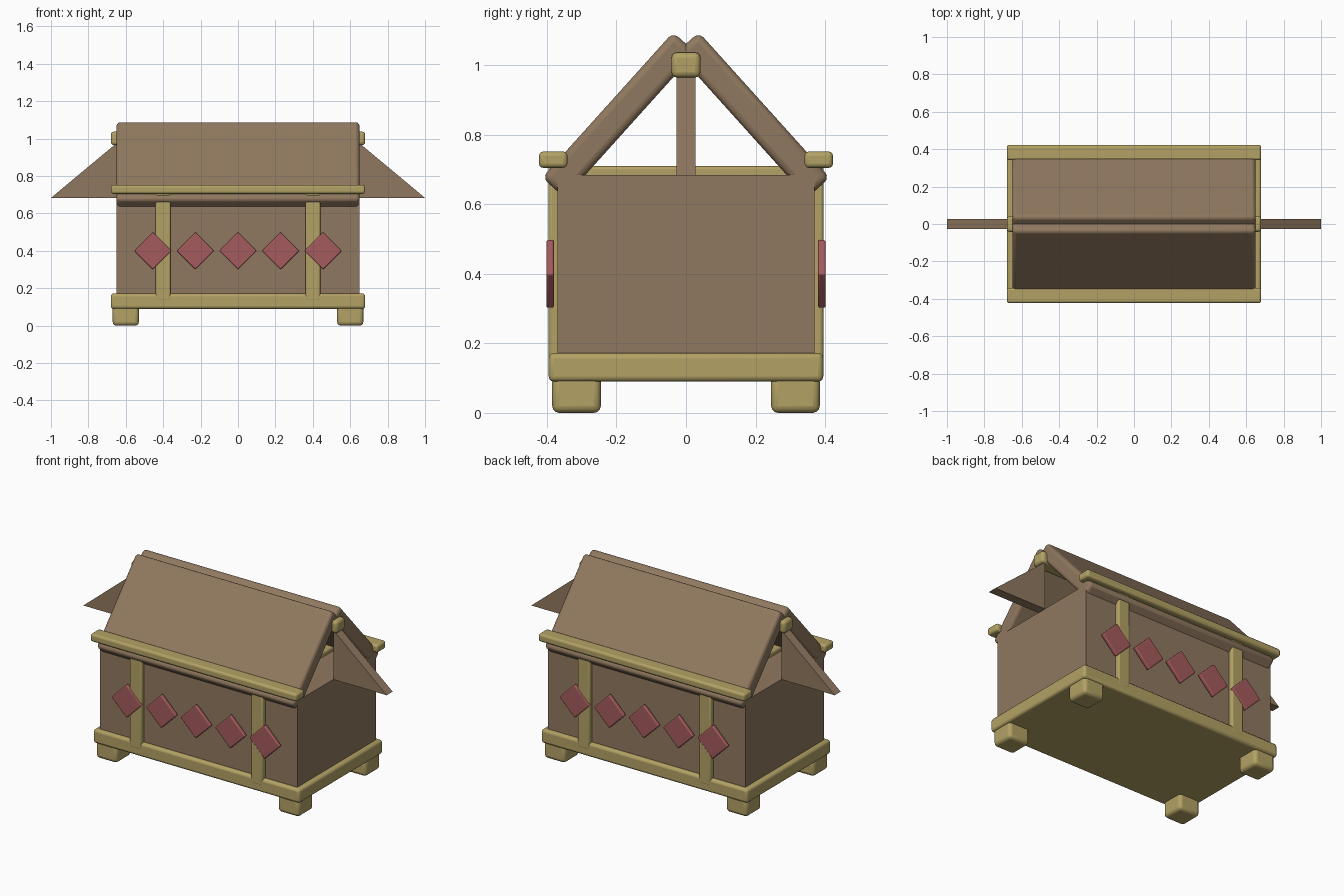
import bpy
import math

if "Cube" in bpy.data.objects:
    bpy.data.objects.remove(bpy.data.objects["Cube"])


def material(name, rgb):
    m = bpy.data.materials.new(name)
    m.diffuse_color = (*rgb, 1)
    m.use_nodes = True
    m.node_tree.nodes["Principled BSDF"].inputs["Base Color"].default_value = m.diffuse_color
    return m


WOOD = material("brown_wood", (0.28, 0.19, 0.115))
GOLD = material("gold_trim", (0.45, 0.36, 0.13))
RED = material("red_inlay", (0.38, 0.105, 0.11))


def box(name, lo, hi, mat, bevel=0.0, rot=(0, 0, 0)):
    """Box between two corners, rotated about its centre, with rounded edges."""
    centre = [(a + b) / 2 for a, b in zip(lo, hi)]
    bpy.ops.mesh.primitive_cube_add(size=1, location=centre, rotation=rot)
    ob = bpy.context.object
    ob.name = name
    ob.scale = [b - a for a, b in zip(lo, hi)]
    bpy.ops.object.transform_apply(location=False, rotation=False, scale=True)
    ob.data.materials.append(mat)
    if bevel:
        mod = ob.modifiers.new("Bevel", "BEVEL")
        mod.width = bevel
        mod.segments = 3
        bpy.ops.object.shade_smooth_by_angle(angle=math.radians(35))
    return ob


# Chest body and base plank
box("body", (-0.65, -0.37, 0.13), (0.65, 0.37, 0.685), WOOD)
box("base_plank", (-0.68, -0.395, 0.09), (0.68, 0.395, 0.172), GOLD, 0.015)

# Four feet
for sx in (-1, 1):
    for sy in (-1, 1):
        x, y = sx * 0.6, sy * 0.315
        box("foot", (x - 0.07, y - 0.07, 0.0), (x + 0.07, y + 0.07, 0.11), GOLD, 0.02)

# Bands wrapping the body
for x in (-0.4, 0.4):
    box("band", (x - 0.04, -0.396, 0.13), (x + 0.04, 0.396, 0.71), GOLD, 0.01)

# Each long side: roof slab, eave rail and diamond inlays
for side in (-1, 1):
    y, z = side * 0.193, 0.857
    box("roof_slab", (-0.65, y - 0.2815, z - 0.0435), (0.65, y + 0.2815, z + 0.0435),
        WOOD, 0.02, (-side * math.radians(48), 0, 0))
    y = side * 0.382
    box("eave_rail", (-0.68, y - 0.041, 0.705), (0.68, y + 0.041, 0.752), GOLD, 0.013)
    y = side * 0.391
    for i in range(-2, 3):
        x = i * 0.2275
        box("diamond_inlay", (x - 0.0705, y - 0.011, 0.3295), (x + 0.0705, y + 0.011, 0.4705),
            RED, 0.006, (0, math.radians(45), 0))

# Ridge beam
box("ridge_beam", (-0.68, -0.042, 0.965), (0.68, 0.042, 1.037), GOLD, 0.016)

# Triangular end fins
for s in (-1, 1):
    profile = [(0.65, 0.683), (1.0, 0.683), (0.65, 0.975)]
    verts = [(s * x, y, z) for y in (-0.028, 0.028) for x, z in profile]
    faces = [(0, 1, 2), (5, 4, 3), (0, 3, 4, 1), (1, 4, 5, 2), (2, 5, 3, 0)]
    if s < 0:
        faces = [f[::-1] for f in faces]
    mesh = bpy.data.meshes.new("end_fin")
    mesh.from_pydata(verts, [], faces)
    fin = bpy.data.objects.new("end_fin", mesh)
    mesh.materials.append(WOOD)
    bpy.context.collection.objects.link(fin)
